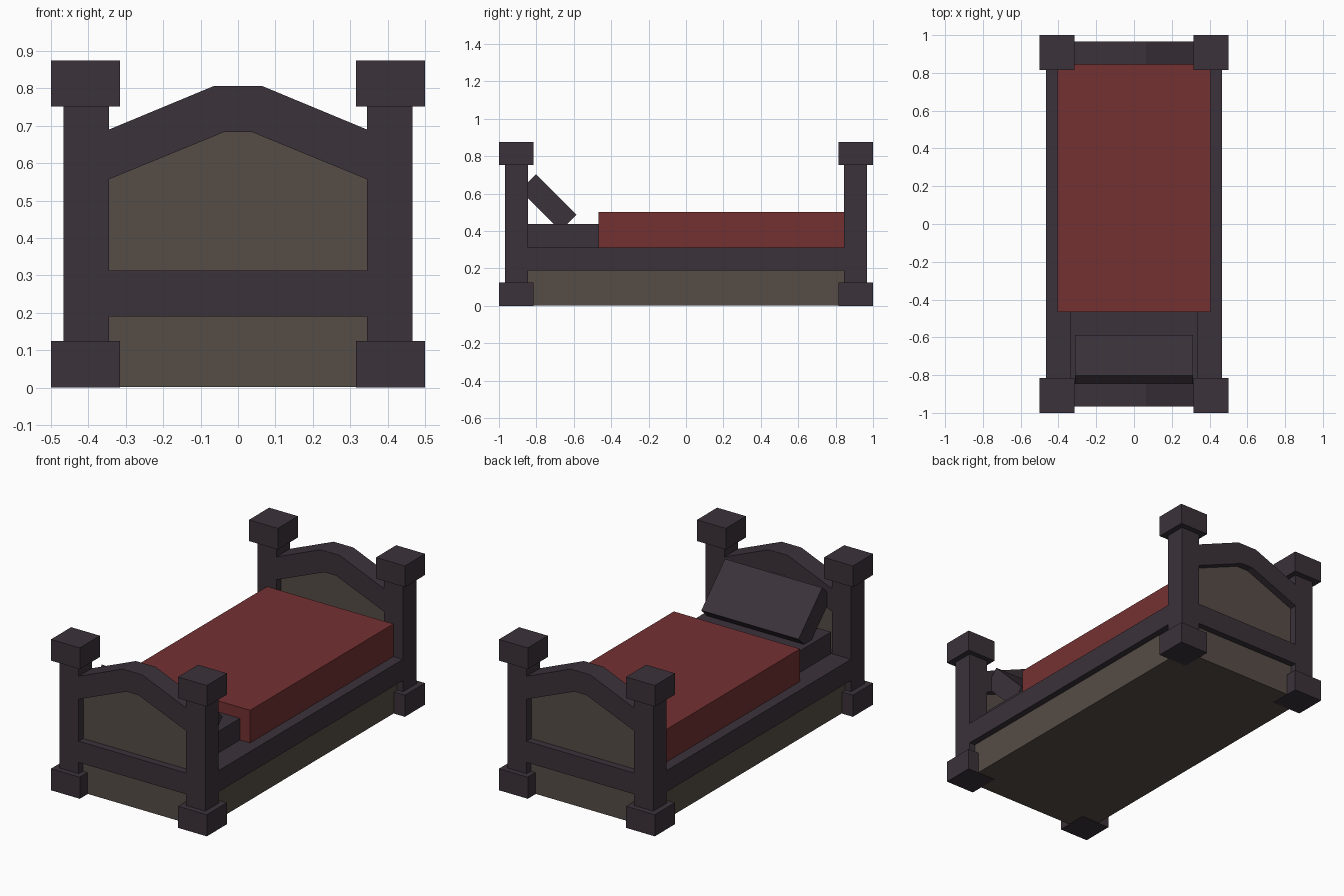
import bpy
import bmesh
from math import radians

if "Cube" in bpy.data.objects:
    bpy.data.objects.remove(bpy.data.objects["Cube"])


def material(name, rgb):
    """Flat colour given as 0-255 sRGB, stored as linear values."""
    linear = [((c / 255 + 0.055) / 1.055) ** 2.4 for c in rgb]
    mat = bpy.data.materials.new(name)
    mat.use_nodes = True
    mat.diffuse_color = (*linear, 1)
    bsdf = mat.node_tree.nodes["Principled BSDF"]
    bsdf.inputs["Base Color"].default_value = (*linear, 1)
    bsdf.inputs["Roughness"].default_value = 0.9
    return mat


dark_wood = material("dark plum wood", (59, 50, 58))
panel_wood = material("grey brown panel", (86, 77, 70))
red_cloth = material("dark red cloth", (116, 49, 50))


def finish(name, bm, mat):
    bmesh.ops.recalc_face_normals(bm, faces=bm.faces)
    mesh = bpy.data.meshes.new(name)
    bm.to_mesh(mesh)
    bm.free()
    mesh.materials.append(mat)
    obj = bpy.data.objects.new(name, mesh)
    bpy.context.collection.objects.link(obj)
    return obj


def box(name, x, y, z, mat):
    """Box spanning the given (low, high) ranges."""
    bm = bmesh.new()
    bmesh.ops.create_cube(bm, size=1)
    for v in bm.verts:
        for i, (low, high) in enumerate((x, y, z)):
            v.co[i] = low if v.co[i] < 0 else high
    return finish(name, bm, mat)


def prism(name, outline, y, mat):
    """Front outline of (x, z) points extruded along y."""
    bm = bmesh.new()
    face = bm.faces.new([bm.verts.new((px, y[0], pz)) for px, pz in outline])
    moved = bmesh.ops.extrude_face_region(bm, geom=[face])["geom"]
    verts = [g for g in moved if isinstance(g, bmesh.types.BMVert)]
    bmesh.ops.translate(bm, verts=verts, vec=(0, y[1] - y[0], 0))
    return finish(name, bm, mat)


def span(sign, low, high):
    return tuple(sorted((sign * low, sign * high)))


# Shared measures
INNER, OUTER = 0.345, 0.467
Y_IN, Y_OUT = 0.845, 0.967
RAIL = (0.19, 0.313)
arch_top = [(-INNER, 0.69), (-0.063, 0.807), (0.063, 0.807), (INNER, 0.69)]
arch_under = [(-INNER, 0.557), (-0.038, 0.683), (0.038, 0.683), (INNER, 0.557)]

# Head and foot ends
for sy, end in ((-1, "head"), (1, "foot")):
    depth = span(sy, Y_IN, Y_OUT)
    for sx, side in ((1, "left"), (-1, "right")):
        tag = f"{end}_{side}"
        wide = span(sx, 0.315, 0.5), span(sy, 0.815, 1.0)
        box(f"{tag}_post", span(sx, INNER, OUTER), depth, (0.06, 0.8), dark_wood)
        box(f"{tag}_post_foot", *wide, (0, 0.125), dark_wood)
        box(f"{tag}_post_cap", *wide, (0.752, 0.875), dark_wood)
    prism(f"{end}_arch", arch_top + arch_under[::-1], depth, dark_wood)
    prism(f"{end}_panel", arch_under + [(INNER, 0.3), (-INNER, 0.3)],
          span(sy, 0.887, 0.925), panel_wood)
    box(f"{end}_rail", (-INNER, INNER), depth, RAIL, dark_wood)

# Side rails
for sx, side in ((1, "left"), (-1, "right")):
    box(f"{side}_rail", span(sx, INNER - 0.02, OUTER), (-Y_IN, Y_IN), RAIL, dark_wood)

# Enclosed base under the rails
box("base", (-0.43, 0.43), (-0.93, 0.93), (0.002, 0.25), panel_wood)

# Bedding
box("mattress", (-0.34, 0.34), (-Y_IN, Y_IN), (0.22, 0.438), dark_wood)
box("blanket", (-0.405, 0.405), (-0.467, Y_IN), (RAIL[1], 0.502), red_cloth)
pillow = box("pillow", (-0.312, 0.312), (-0.153, 0.153), (-0.06, 0.06), dark_wood)
pillow.location = (0, -0.737, 0.553)
pillow.rotation_euler.x = radians(-45)
